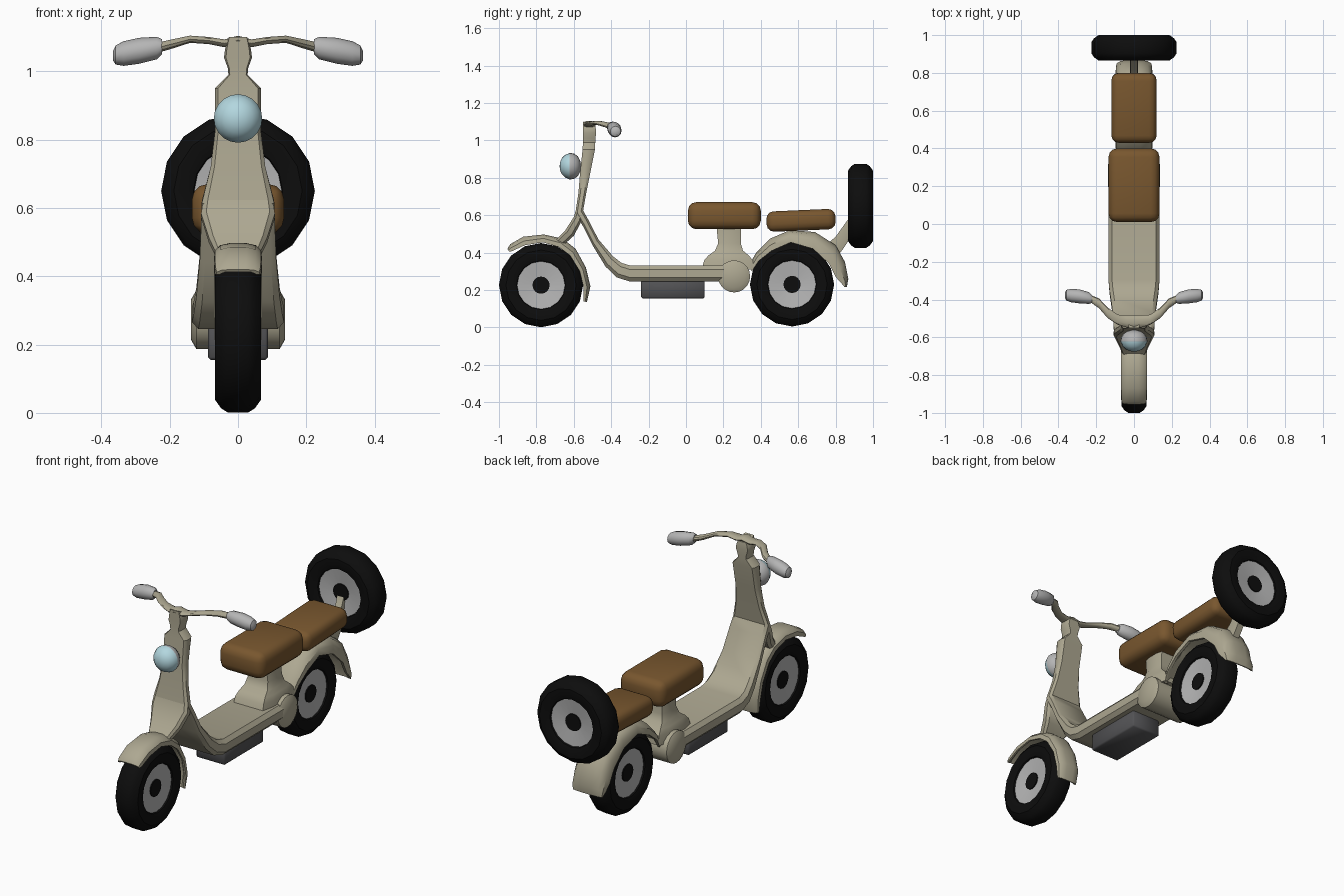
import bpy, bmesh, math
from mathutils import Vector

if "Cube" in bpy.data.objects:
    bpy.data.objects.remove(bpy.data.objects["Cube"])


def mat(name, r, g, b):
    m = bpy.data.materials.new(name)
    m.diffuse_color = (r, g, b, 1)
    m.use_nodes = True
    m.node_tree.nodes["Principled BSDF"].inputs["Base Color"].default_value = m.diffuse_color
    return m


PAINT = mat("beige paint", 0.42, 0.39, 0.285)
BLACK = mat("black rubber", 0.004, 0.004, 0.004)
METAL = mat("light grey metal", 0.46, 0.46, 0.46)
DARK = mat("dark grey", 0.085, 0.085, 0.09)
LEATHER = mat("brown leather", 0.19, 0.095, 0.028)
GLASS = mat("pale blue glass", 0.45, 0.68, 0.74)


def finish(name, bm, mats, angle=35):
    bmesh.ops.remove_doubles(bm, verts=bm.verts, dist=1e-5)
    bmesh.ops.recalc_face_normals(bm, faces=bm.faces)
    me = bpy.data.meshes.new(name)
    bm.to_mesh(me)
    bm.free()
    for m in mats:
        me.materials.append(m)
    ob = bpy.data.objects.new(name, me)
    bpy.context.collection.objects.link(ob)
    bpy.ops.object.select_all(action='DESELECT')
    ob.select_set(True)
    bpy.context.view_layer.objects.active = ob
    bpy.ops.object.shade_smooth_by_angle(angle=math.radians(angle))
    return ob


def skin(name, rings, material):
    """Skin closed rings of points, capped at both ends."""
    bm = bmesh.new()
    vs = [[bm.verts.new(p) for p in ring] for ring in rings]
    n = len(vs[0])
    for r0, r1 in zip(vs, vs[1:]):
        for i in range(n):
            j = (i + 1) % n
            bm.faces.new((r0[i], r0[j], r1[j], r1[i]))
    bm.faces.new(vs[0])
    bm.faces.new(vs[-1])
    return finish(name, bm, [material])


SLAB = [(-1, .25), (-.86, 0), (.86, 0), (1, .25), (1, .75), (.86, 1), (-.86, 1), (-1, .75)]
CROWN = [(-1, 1), (-.97, .5), (-.75, .15), (-.35, 0), (.35, 0), (.75, .15), (.97, .5), (1, 1),
         (.85, 1), (.6, .5), (-.6, .5), (-.85, 1)]


def loft(name, sections, shape=SLAB, material=PAINT):
    """Sections are (outer y, outer z, inner y, inner z, half width)."""
    rings = [[(u * w, ay + (by - ay) * v, az + (bz - az) * v) for u, v in shape]
             for ay, az, by, bz, w in sections]
    return skin(name, rings, material)


def bar(name, sections, material, n=10):
    """Sections are (x, y, z, radius y, radius z)."""
    rings = [[(x, y + ry * math.cos(2 * math.pi * k / n), z + rz * math.sin(2 * math.pi * k / n))
              for k in range(n)] for x, y, z, ry, rz in sections]
    return skin(name, rings, material)


def lathe(name, profile, centre, axis, n, mats, rule=lambda i: 0):
    """Profile of (along axis, radius) turned round the x or y axis."""
    bm = bmesh.new()
    rings = []
    for a, r in profile:
        ring = []
        for k in range(n):
            t = 2 * math.pi * k / n
            c, s = r * math.cos(t), r * math.sin(t)
            ring.append(bm.verts.new(Vector(centre) + Vector((a, c, s) if axis == 'x' else (c, a, s))))
        rings.append(ring)
    for i in range(len(rings) - 1):
        for k in range(n):
            j = (k + 1) % n
            f = bm.faces.new((rings[i][k], rings[i][j], rings[i + 1][j], rings[i + 1][k]))
            f.material_index = rule(i)
    return finish(name, bm, mats)


def box(name, lo, hi, material, bevel, segs, tilt=0):
    bm = bmesh.new()
    bmesh.ops.create_cube(bm, size=1)
    for v in bm.verts:
        v.co = Vector([v.co[i] * (hi[i] - lo[i]) for i in range(3)])
    bmesh.ops.bevel(bm, geom=bm.edges[:], offset=bevel, segments=segs, profile=0.5, affect='EDGES')
    ob = finish(name, bm, [material], 50)
    ob.location = [(a + b) / 2 for a, b in zip(lo, hi)]
    ob.rotation_euler.x = math.radians(tilt)
    return ob


# wheels and spare: hub, rim and tyre in one turned profile
half = [(.046, 0), (.046, .046), (.04, .046), (.05, .128), (.058, .131), (.067, .155),
        (.067, .188), (.05, .212), (.03, .225)]
profile = half + [(-a, r) for a, r in reversed(half)]
last = len(profile) - 2
for name, c, axis in (("front_wheel", (0, -.775, .226), 'x'), ("rear_wheel", (0, .567, .23), 'x'),
                      ("spare_wheel", (0, .933, .65), 'y')):
    lathe(name, profile, c, axis, 16, [BLACK, METAL], lambda i: int(i in (2, last - 2)))

# steering column, leg shield and floor in one sweep
loft("body", [
    (-.55, 1.10, -.485, 1.08, .030), (-.55, 1.065, -.482, 1.06, .038), (-.55, 1.04, -.482, 1.04, .041),
    (-.55, 1.01, -.483, 1.01, .030), (-.551, .99, -.485, .99, .028), (-.553, .95, -.487, .95, .068),
    (-.567, .82, -.513, .82, .068), (-.575, .72, -.533, .72, .08), (-.592, .61, -.55, .625, .106),
    (-.55, .54, -.522, .575, .108), (-.50, .44, -.468, .47, .112), (-.43, .325, -.39, .38, .122),
    (-.37, .268, -.345, .345, .13), (-.30, .245, -.295, .33, .135), (.25, .245, .25, .33, .135)])

# fork from shield to mudguard
loft("fork", [(-.585, .64, -.55, .625, .10), (-.60, .59, -.56, .565, .108),
              (-.645, .52, -.60, .49, .085), (-.695, .47, -.65, .445, .062)])

# mudguards
loft("front_mudguard", [
    (-.955, .42, -.945, .405, .064), (-.94, .445, -.93, .408, .068), (-.87, .485, -.86, .44, .07),
    (-.76, .497, -.765, .455, .07), (-.66, .475, -.68, .43, .07), (-.59, .42, -.62, .385, .07),
    (-.535, .32, -.568, .30, .07), (-.511, .22, -.547, .21, .068), (-.53, .135, -.547, .14, .06)], CROWN)
loft("rear_mudguard", [
    (.335, .33, .352, .30, .088), (.375, .40, .388, .355, .096), (.45, .475, .458, .41, .1),
    (.555, .52, .56, .455, .1), (.69, .51, .68, .42, .1), (.80, .44, .765, .34, .1),
    (.85, .35, .80, .27, .098), (.868, .26, .832, .235, .095), (.86, .215, .848, .215, .09)], CROWN)

# seat post and spare wheel bracket
loft("seat_post", [
    (.083, .31, .36, .31, .105), (.098, .36, .357, .36, .1), (.12, .385, .335, .385, .092),
    (.155, .41, .305, .41, .08), (.172, .45, .293, .45, .07), (.163, .54, .293, .54, .066)])
loft("spare_bracket", [(.76, .45, .81, .38, .022), (.80, .485, .84, .42, .022),
                       (.868, .58, .90, .51, .022), (.90, .66, .93, .60, .022)])

# transverse barrel behind the floor, engine box below it
lathe("rear_barrel", [(-.137, 0), (-.137, .06), (-.122, .086), (.122, .086), (.137, .06), (.137, 0)],
      (0, .257, .273), 'x', 20, [PAINT])
box("engine_box", (-.088, -.24, .155), (.088, .10, .26), DARK, .008, 1)

# seats
box("front_seat", (-.135, .01, .525), (.135, .40, .67), LEATHER, .046, 3)
box("rear_seat", (-.12, .43, .518), (.12, .80, .627), LEATHER, .04, 3, 2.5)

# handlebar and grips
arm = [(.04, -.515, 1.082, .032, .012), (.085, -.507, 1.09, .027, .011), (.14, -.47, 1.094, .028, .011),
       (.185, -.42, 1.082, .026, .014), (.24, -.39, 1.068, .018, .016)]
bar("handlebar", [(-x, *r) for x, *r in reversed(arm)] + [(0, -.517, 1.09, .034, .015)] + arm, PAINT)
grip = [(.222, -.398, 1.072, .020, .022), (.238, -.392, 1.068, .031, .033), (.29, -.383, 1.06, .037, .038),
        (.335, -.379, 1.052, .035, .036), (.358, -.377, 1.048, .028, .028), (.366, -.376, 1.046, .014, .014)]
for side, label in ((1, "right"), (-1, "left")):
    bar(label + "_grip", [(side * x, *r) for x, *r in grip], METAL, 12)

# headlight: glass dome in front, metal shell behind
lathe("headlight", [(-.056, 0), (-.053, .022), (-.044, .043), (-.027, .06), (-.002, .071), (.002, .071),
                    (.022, .067), (.042, .053), (.054, .03), (.06, 0)],
      (0, -.62, .862), 'y', 20, [GLASS, METAL], lambda i: int(i > 3))
